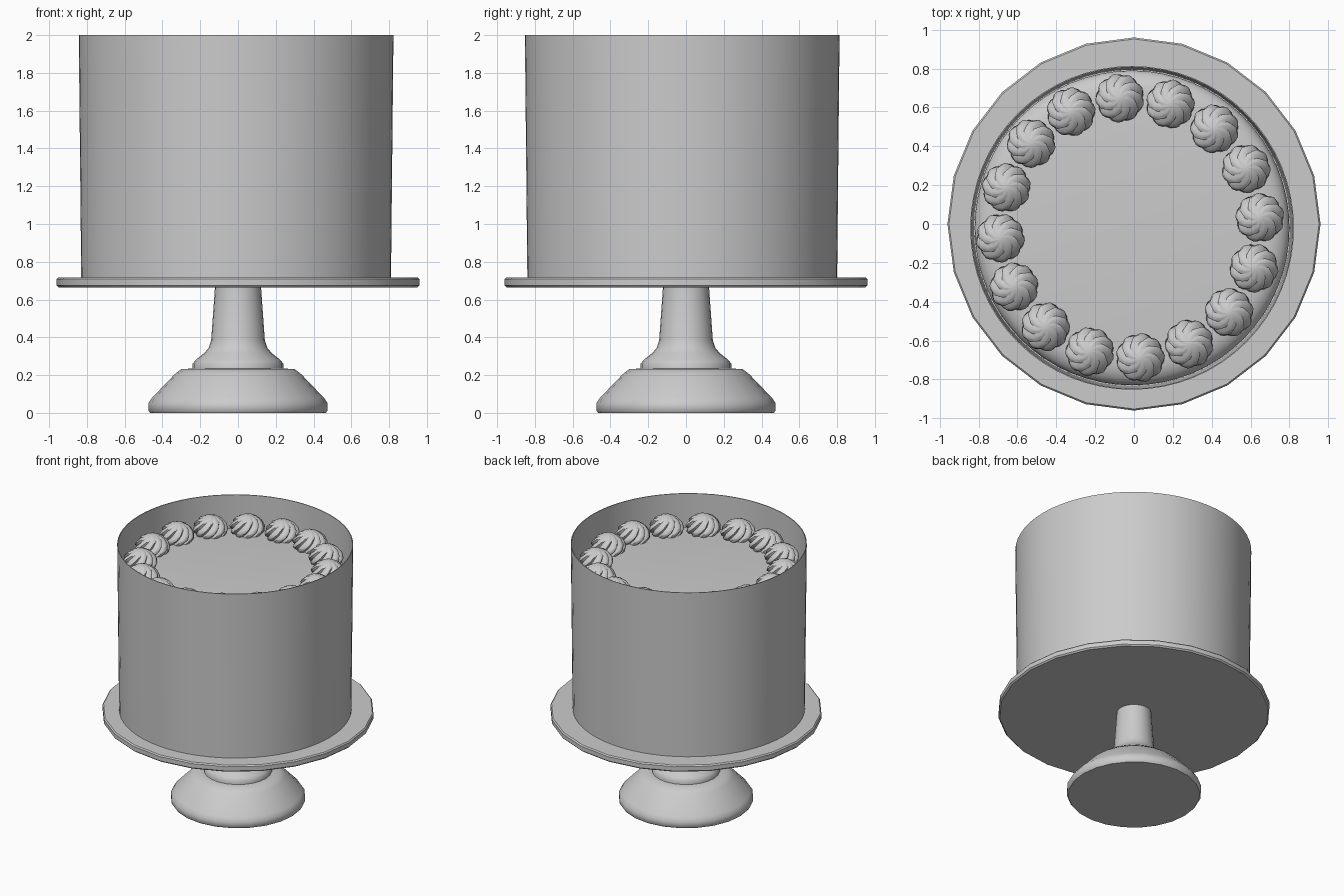
import bpy
from math import pi, sin, cos, radians

if "Cube" in bpy.data.objects:
    bpy.data.objects.remove(bpy.data.objects["Cube"])


def make_object(name, verts, faces, angle, loc=(0, 0, 0)):
    mesh = bpy.data.meshes.new(name)
    mesh.from_pydata(verts, [], faces)
    mesh.update()
    ob = bpy.data.objects.new(name, mesh)
    bpy.context.collection.objects.link(ob)
    ob.location = loc
    bpy.ops.object.select_all(action='DESELECT')
    ob.select_set(True)
    bpy.context.view_layer.objects.active = ob
    bpy.ops.object.shade_smooth_by_angle(angle=radians(angle))
    return ob


def lathe(name, profile, sides, angle=30, loc=(0, 0, 0), caps=True):
    verts = [(r * cos(2 * pi * i / sides), r * sin(2 * pi * i / sides), z)
             for r, z in profile for i in range(sides)]
    faces = [(k * sides + i, k * sides + (i + 1) % sides,
              (k + 1) * sides + (i + 1) % sides, (k + 1) * sides + i)
             for k in range(len(profile) - 1) for i in range(sides)]
    if caps:
        top = (len(profile) - 1) * sides
        faces.append(tuple(reversed(range(sides))))
        faces.append(tuple(range(top, top + sides)))
    return make_object(name, verts, faces, angle, loc)


CX, CY = -0.01, -0.02   # the cake sits slightly off the stand's axis
CAKE_TOP = 1.785

# Pedestal: stepped foot and tapering stem
lathe("stand_foot", [(0.465, 0), (0.475, 0.015), (0.475, 0.05), (0.455, 0.08),
                     (0.335, 0.205), (0.30, 0.232), (0.235, 0.235)], 24, 40)
lathe("stand_stem", [(0.24, 0.23), (0.24, 0.26), (0.225, 0.28), (0.18, 0.315),
                     (0.155, 0.345), (0.142, 0.385), (0.122, 0.665)], 24, 50)

# Plate: coarse 24-sided disc
lathe("plate", [(0.95, 0.665), (0.96, 0.675), (0.96, 0.708), (0.952, 0.717)], 24, 30)

# Cake with a rounded top edge
edge = [(0.69 + 0.12 * cos(a * pi / 12), CAKE_TOP - 0.08 + 0.08 * sin(a * pi / 12))
        for a in range(7)]
lathe("cake", [(0.81, 0.715)] + edge, 64, 40, (CX, CY, 0))

# Thin collar wrapped around the cake, open at the top
lathe("collar", [(0.82, 0.715), (0.833, 2.0), (0.827, 2.0), (0.814, 0.715)],
      64, 30, (CX, CY, 0), caps=False)


# Piped cream swirl: fluted dome whose ridges twist as they rise
def swirl_mesh(lobes=9):
    rings = [(0.100, -0.02), (0.122, 0.015), (0.127, 0.04), (0.115, 0.07),
             (0.088, 0.10), (0.050, 0.122), (0.018, 0.131)]
    tooth = [0.80, 0.95, 1.0, 0.97]     # valley, then a full rounded ridge
    n = lobes * len(tooth)
    verts, faces = [], []
    for k, (r, z) in enumerate(rings):
        fade = 1.0 if k < 4 else 0.75
        for i in range(n):
            a = 2 * pi * i / n + k * radians(15)
            rr = r * (1 - (1 - tooth[i % len(tooth)]) * fade)
            verts.append((rr * cos(a), rr * sin(a), z))
    for k in range(len(rings) - 1):
        for i in range(n):
            j = (i + 1) % n
            faces.append((k * n + i, k * n + j, (k + 1) * n + j, (k + 1) * n + i))
    verts.append((0, 0, 0.133))
    last = (len(rings) - 1) * n
    faces += [(last + i, last + (i + 1) % n, len(verts) - 1) for i in range(n)]
    return verts, faces


# Ring of sixteen swirls
sv, sf = swirl_mesh()
first = make_object("cream_swirl_1", sv, sf, 40)
for i in range(16):
    ob = first if i == 0 else first.copy()
    if i:
        ob.name = f"cream_swirl_{i + 1}"
        bpy.context.collection.objects.link(ob)
    a = radians(4.5 + 22.5 * i)
    ob.location = (-0.02 + 0.67 * cos(a), -0.02 + 0.67 * sin(a), CAKE_TOP)
    ob.rotation_euler = (0, 0, a)
